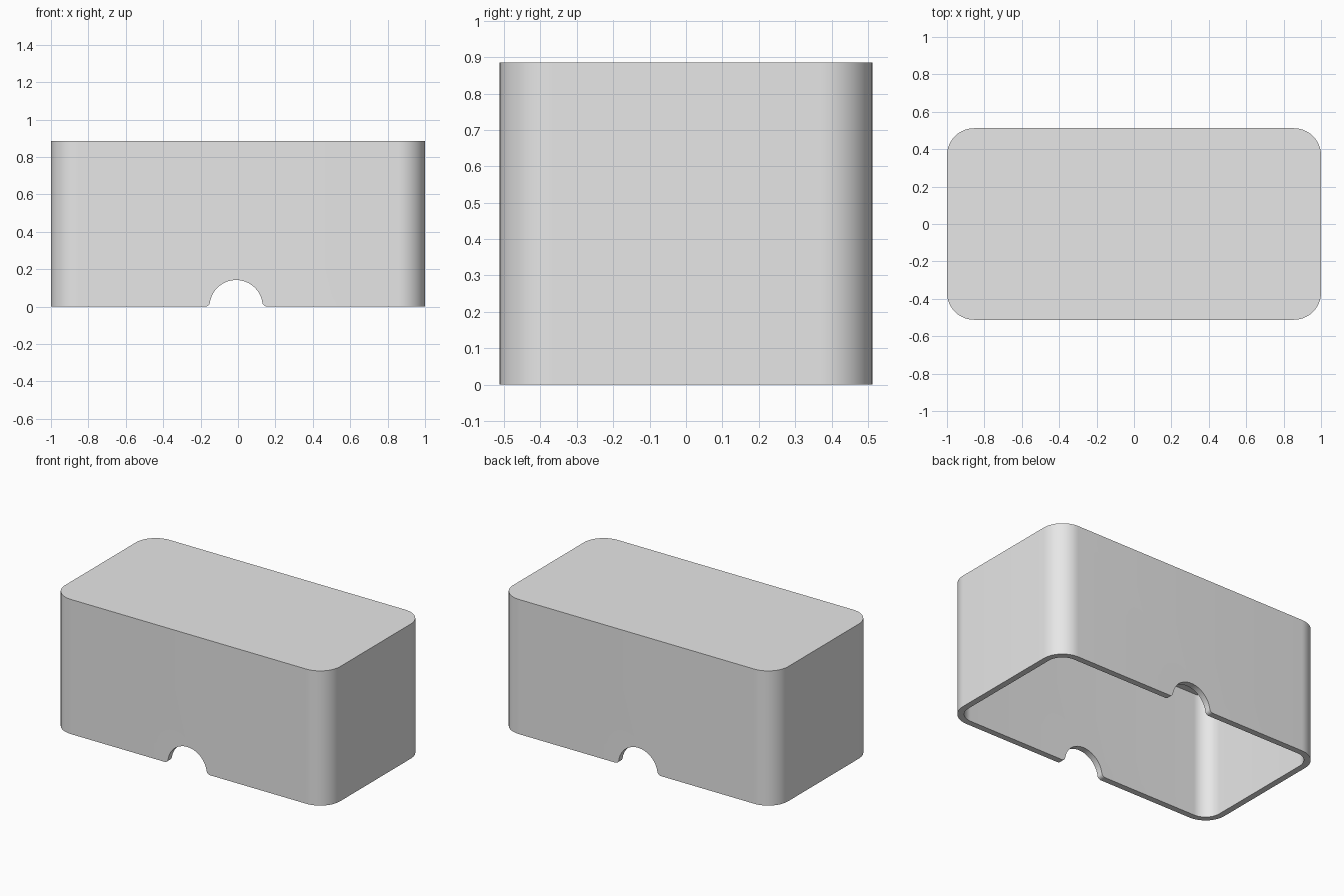
import bpy
import bmesh
from math import sin, cos, pi, radians, sqrt, atan2

cube = bpy.data.objects.get("Cube")
if cube:
    bpy.data.objects.remove(cube, do_unlink=True)

HALF_X, HALF_Y, HEIGHT = 1.0, 0.512, 0.885
CORNER = 0.145      # outer corner radius
WALL = 0.04         # side wall thickness
CEILING = 0.82      # height of the inner top
NOTCH_X, NOTCH_R, FILLET = -0.01, 0.142, 0.025

grey = bpy.data.materials.new("plain grey")
grey.use_nodes = True
grey.diffuse_color = (0.8, 0.8, 0.8, 1)
grey.node_tree.nodes["Principled BSDF"].inputs["Base Color"].default_value = (0.8, 0.8, 0.8, 1)


def arc(cx, cy, r, start, end, steps):
    return [(cx + r * cos(start + (end - start) * i / steps),
             cy + r * sin(start + (end - start) * i / steps)) for i in range(steps + 1)]


def rounded_rect(hx, hy, r, steps=16):
    points = []
    for i, (sx, sy) in enumerate([(1, 1), (-1, 1), (-1, -1), (1, -1)]):
        points += arc(sx * (hx - r), sy * (hy - r), r, i * pi / 2, (i + 1) * pi / 2, steps)
    return points


def prism(name, base, offset):
    """Extrude a closed 3D outline along an offset."""
    bm = bmesh.new()
    face = bm.faces.new([bm.verts.new(p) for p in base])
    new = bmesh.ops.extrude_face_region(bm, geom=[face])["geom"]
    bmesh.ops.translate(bm, vec=offset, verts=[v for v in new if isinstance(v, bmesh.types.BMVert)])
    bmesh.ops.recalc_face_normals(bm, faces=bm.faces)
    mesh = bpy.data.meshes.new(name)
    bm.to_mesh(mesh)
    bm.free()
    mesh.materials.append(grey)
    obj = bpy.data.objects.new(name, mesh)
    bpy.context.collection.objects.link(obj)
    return obj


# Outer shell block
cover = prism("box_cover", [(x, y, 0) for x, y in rounded_rect(HALF_X, HALF_Y, CORNER)],
              (0, 0, HEIGHT))

# Hollow inside, open at the bottom
hollow = prism("hollow_cutter",
               [(x, y, -0.1) for x, y in rounded_rect(HALF_X - WALL, HALF_Y - WALL, CORNER - WALL)],
               (0, 0, CEILING + 0.1))

# Half-round notch with flared feet, through the front and back walls
flare = sqrt((NOTCH_R + FILLET) ** 2 - FILLET ** 2)
meet = atan2(FILLET, flare)
right_foot = arc(flare, FILLET, FILLET, 1.5 * pi, pi + meet, 8)
arch = arc(0, 0, NOTCH_R, meet, pi - meet, 32)
left_foot = [(-x, z) for x, z in reversed(right_foot)]
profile = [(flare, -0.1)] + right_foot + arch[1:-1] + left_foot + [(-flare, -0.1)]
notch = prism("notch_cutter", [(NOTCH_X + x, -0.7, z) for x, z in profile], (0, 1.4, 0))

# Cut both shapes out of the block
bpy.context.view_layer.objects.active = cover
for cutter in (hollow, notch):
    cutter.hide_render = True
    mod = cover.modifiers.new(cutter.name, "BOOLEAN")
    mod.operation = "DIFFERENCE"
    mod.solver = "EXACT"
    mod.object = cutter
    bpy.ops.object.modifier_apply(modifier=mod.name)
    bpy.data.objects.remove(cutter, do_unlink=True)

# Smooth the rounded corners, keep rims crisp
bpy.ops.object.select_all(action="DESELECT")
cover.select_set(True)
bpy.ops.object.shade_smooth_by_angle(angle=radians(30))
